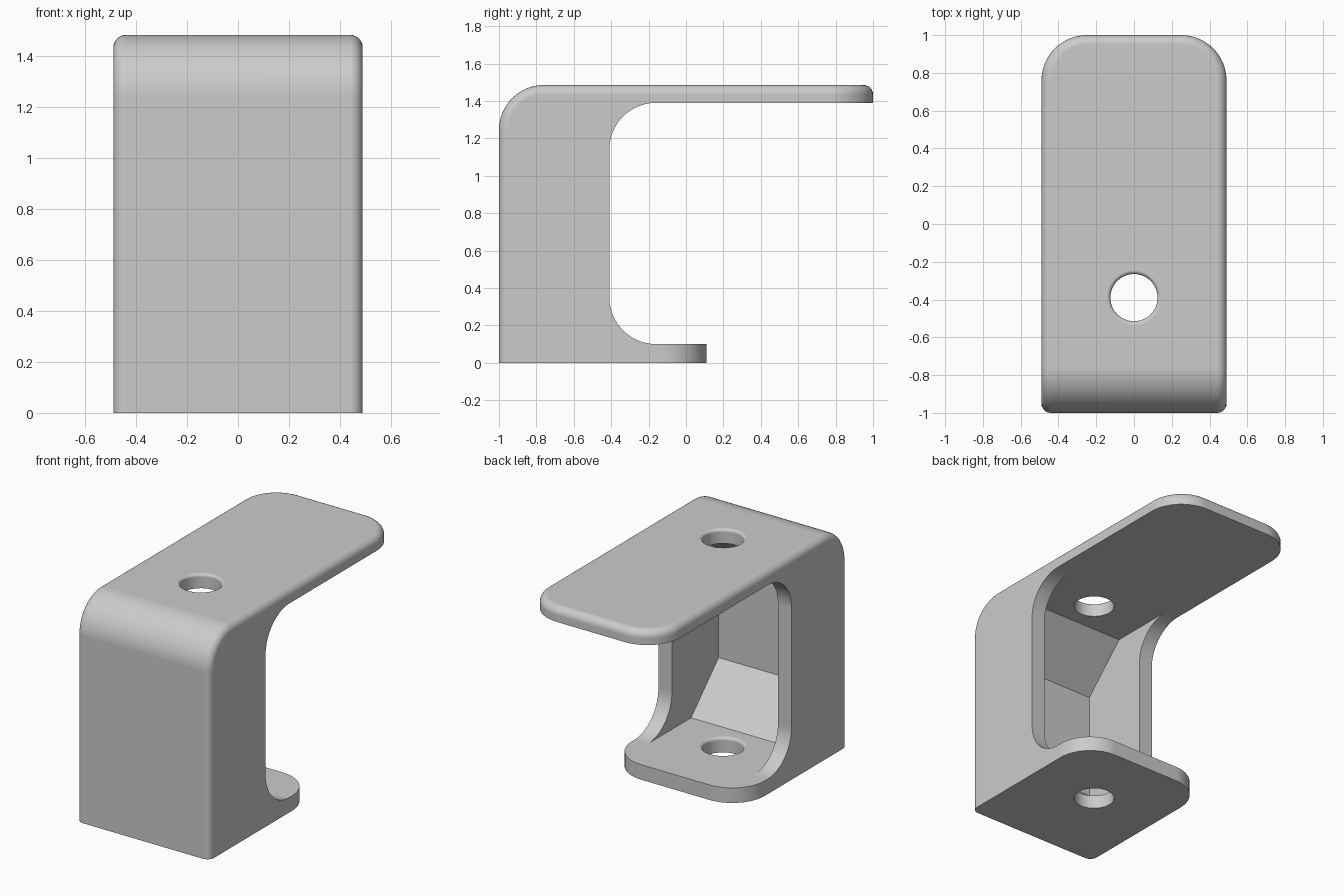
import bpy, bmesh, math

old = bpy.data.objects.get("Cube")
if old:
    bpy.data.objects.remove(old, do_unlink=True)

HALF_W, TOP, PLATE = 0.49, 1.485, 0.10
THROAT_Y, LUG_Y, HOLE_Y = -0.41, 0.11, -0.39
CEILING = TOP - PLATE + 0.005

grey = bpy.data.materials.new("plain grey")
grey.use_nodes = True
COLOUR = (0.6, 0.6, 0.6, 1)
grey.diffuse_color = COLOUR
grey.node_tree.nodes["Principled BSDF"].inputs["Base Color"].default_value = COLOUR


def arc(cu, cv, r, start, end, steps=16):
    """Points along a circular arc, angles in degrees."""
    angles = [math.radians(start + (end - start) * i / steps) for i in range(steps + 1)]
    return [(cu + r * math.cos(a), cv + r * math.sin(a)) for a in angles]


def prism(points, place, shift):
    """Extrude a flat outline; place maps (u, v) to 3D."""
    bm = bmesh.new()
    face = bm.faces.new([bm.verts.new(place(u, v)) for u, v in points])
    extruded = bmesh.ops.extrude_face_region(bm, geom=[face])["geom"]
    verts = [g for g in extruded if isinstance(g, bmesh.types.BMVert)]
    bmesh.ops.translate(bm, verts=verts, vec=shift)
    bmesh.ops.recalc_face_normals(bm, faces=bm.faces[:])
    return bm


def side_prism(points, half):
    return prism(points, lambda y, z: (-half, y, z), (2 * half, 0, 0))


def add_object(name, bm):
    mesh = bpy.data.meshes.new(name)
    bm.to_mesh(mesh)
    bm.free()
    mesh.materials.append(grey)
    obj = bpy.data.objects.new(name, mesh)
    bpy.context.collection.objects.link(obj)
    return obj


def round_edges(bm, edges, radius, segments):
    bmesh.ops.bevel(bm, geom=edges, offset=radius, offset_type='OFFSET',
                    segments=segments, profile=0.5, affect='EDGES')


# Outer block with a rounded front top edge
R = 0.24
outline = [(-1, 0), (1, 0), (1, TOP)] + arc(-1 + R, TOP - R, R, 90, 180)
bm = side_prism(outline, HALF_W)

# Rounded back corners, then the small fillet round the outside
upright = [e for e in bm.edges
           if all(v.co.y > 0.99 for v in e.verts)
           and abs(e.verts[0].co.z - e.verts[1].co.z) > 1]
round_edges(bm, upright, R, 12)
rim = [e for e in bm.edges
       if max(v.co.z for v in e.verts) > 0.01 and e.calc_face_angle(0) > 1]
round_edges(bm, rim, 0.05, 6)
bracket = add_object("bracket", bm)

# Open throat between the top plate and the lower lug
FILLET = 0.25
throat = ([(1.3, PLATE), (1.3, CEILING)]
          + arc(THROAT_Y + FILLET, CEILING - FILLET, FILLET, 90, 180)
          + arc(THROAT_Y + FILLET, PLATE + FILLET, FILLET, 180, 270))
cutters = [add_object("throat_cutter", side_prism(throat, 0.7))]

# Everything behind the rounded lower lug
c = HALF_W - R
lug = ([(-0.7, LUG_Y - R)] + arc(-c, LUG_Y - R, R, 180, 90)
       + arc(c, LUG_Y - R, R, 90, 0)
       + [(0.7, LUG_Y - R), (0.7, 1.3), (-0.7, 1.3)])
cutters.append(add_object("lug_cutter", prism(
    lug, lambda x, y: (x, y, -0.2), (0, 0, 0.8))))

# Hollow behind the front wall, with sloped top and bottom
WALL_Y, SLOPE = -0.9, 0.29
pocket = [(WALL_Y, PLATE + SLOPE), (WALL_Y + SLOPE, PLATE), (-0.15, PLATE),
          (-0.15, CEILING), (WALL_Y + SLOPE, CEILING), (WALL_Y, CEILING - SLOPE)]
cutters.append(add_object("pocket_cutter", side_prism(pocket, HALF_W - 0.1)))

# Screw hole through both plates, softened on the upper side of each
r, soft = 0.125, 0.02
profile = ([(0, -0.2), (r, -0.2)]
           + arc(r + soft, PLATE - soft, soft, 180, 90, 5)
           + [(r + soft, PLATE + 0.05), (r, PLATE + 0.1)]
           + arc(r + soft, TOP - soft, soft, 180, 90, 5)
           + [(r + soft, TOP + 0.1), (0, TOP + 0.1)])
bm = bmesh.new()
verts = [bm.verts.new((u, HOLE_Y, z)) for u, z in profile]
edges = [bm.edges.new(pair) for pair in zip(verts, verts[1:])]
bmesh.ops.spin(bm, geom=verts + edges, cent=(0, HOLE_Y, 0), axis=(0, 0, 1),
               angle=math.tau, steps=48)
bmesh.ops.remove_doubles(bm, verts=bm.verts[:], dist=0.0001)
bmesh.ops.recalc_face_normals(bm, faces=bm.faces[:])
cutters.append(add_object("hole_cutter", bm))

# Cut, apply and shade
bpy.ops.object.select_all(action='DESELECT')
bracket.select_set(True)
bpy.context.view_layer.objects.active = bracket
for cutter in cutters:
    cutter.hide_render = True
    cut = bracket.modifiers.new(cutter.name, 'BOOLEAN')
    cut.operation, cut.solver, cut.object = 'DIFFERENCE', 'EXACT', cutter
    bpy.ops.object.modifier_apply(modifier=cut.name)
    bpy.data.objects.remove(cutter, do_unlink=True)
bpy.ops.object.shade_smooth_by_angle(angle=math.radians(30))
weighted = bracket.modifiers.new("even_shading", 'WEIGHTED_NORMAL')
weighted.keep_sharp = True
